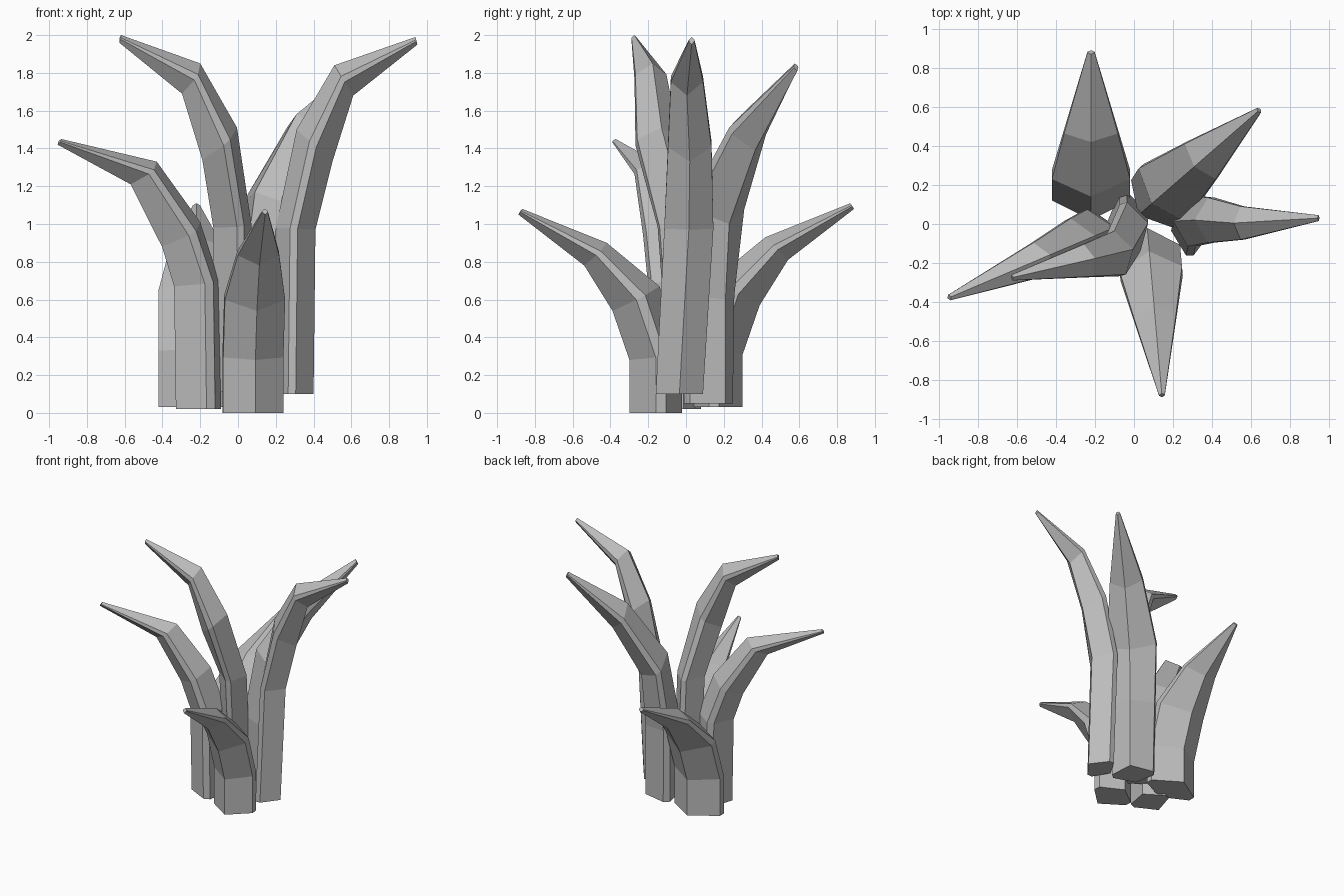
import bpy
import bmesh
import math

cube = bpy.data.objects.get("Cube")
if cube:
    bpy.data.objects.remove(cube)

grey = bpy.data.materials.new("stone_grey")
grey.use_nodes = True
COLOUR = (0.5, 0.5, 0.5, 1)
grey.diffuse_color = COLOUR
grey.node_tree.nodes["Principled BSDF"].inputs["Base Color"].default_value = COLOUR

# Leaf profiles, bottom to tip. Each ring is
# (outer ridge reach, outer z, inner ridge reach, inner z, half width)
SHORT = [
    (.14, 0, -.14, 0, .16),
    (.14, .28, -.14, .31, .16),
    (.23, .54, -.02, .67, .16),
    (.38, .78, .26, .90, .11),
    (.73, 1.05, .71, 1.08, .015),
]
MEDIUM = [
    (.14, 0, -.12, 0, .14),
    (.15, .65, -.11, .68, .14),
    (.22, .86, 0, .99, .13),
    (.40, 1.19, .25, 1.31, .09),
    (.82, 1.40, .80, 1.43, .015),
]
BROAD = [
    (.12, 0, -.13, 0, .15),
    (.12, .55, -.13, .6, .16),
    (.15, .95, -.04, 1.12, .18),
    (.36, 1.34, .25, 1.53, .12),
    (.70, 1.76, .68, 1.80, .015),
]
TALL = [
    (.11, 0, -.10, 0, .125),
    (.12, .87, -.09, .88, .13),
    (.21, 1.23, .02, 1.40, .115),
    (.32, 1.58, .22, 1.74, .085),
    (.66, 1.85, .65, 1.89, .015),
]
STRAIGHT = (0, 0, 0, 0, 0)


def ring_points(outer_r, outer_z, inner_r, inner_z, half_width):
    """Flattened hexagon with a ridge on the outer and inner side."""
    section = [(0, 0), (.45, 1), (.64, 1), (1, 0), (.64, -1), (.45, -1)]
    for t, side in section:
        yield (outer_r + (inner_r - outer_r) * t,
               side * half_width,
               outer_z + (inner_z - outer_z) * t)


def make_leaf(name, profile, base, yaw, width=1, drift=STRAIGHT):
    """Skin the rings, turned to the heading; drift shifts each ring sideways."""
    c, s = math.cos(math.radians(yaw)), math.sin(math.radians(yaw))
    bm = bmesh.new()
    rings = []
    for ring, shift in zip(profile, drift):
        verts = []
        for r, side, z in ring_points(*ring):
            w = side * width + shift
            verts.append(bm.verts.new((base[0] + r * c - w * s,
                                       base[1] + r * s + w * c,
                                       base[2] + z)))
        rings.append(verts)
    for low, high in zip(rings, rings[1:]):
        for i in range(len(low)):
            j = (i + 1) % len(low)
            bm.faces.new((low[i], low[j], high[j], high[i]))
    bm.faces.new(rings[0])
    bm.faces.new(rings[-1])
    bmesh.ops.recalc_face_normals(bm, faces=bm.faces)
    mesh = bpy.data.meshes.new(name)
    bm.to_mesh(mesh)
    bm.free()
    mesh.materials.append(grey)
    leaf = bpy.data.objects.new(name, mesh)
    bpy.context.collection.objects.link(leaf)


# Cluster of six leaves
make_leaf("front_leaf", SHORT, (.08, -.16, 0), -85)
make_leaf("back_leaf", SHORT, (-.22, .16, .03), 90, width=1.25)
make_leaf("right_leaf", MEDIUM, (-.20, -.06, .02), 203)
make_leaf("tall_right_leaf", TALL, (-.03, .04, .11), 195,
          drift=(0, .06, .17, .165, .15))
make_leaf("tall_left_leaf", TALL, (.29, -.035, .1), 0,
          drift=(0, .05, .055, .04, .065))
make_leaf("back_left_leaf", BROAD, (.12, .13, .05), 41)
